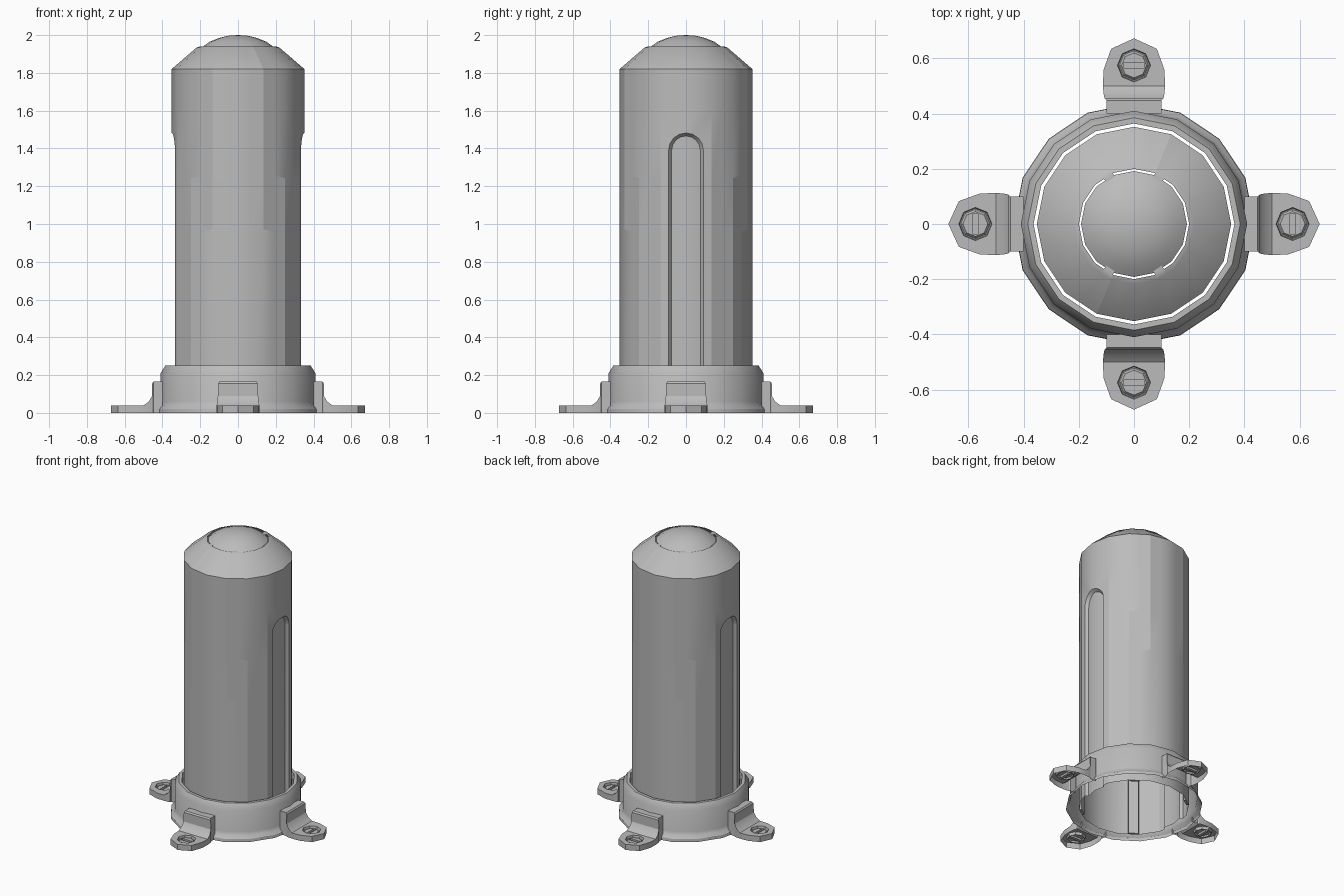
import bpy, bmesh
from math import cos, sin, pi, radians
from mathutils import Matrix

if "Cube" in bpy.data.objects:
    bpy.data.objects.remove(bpy.data.objects["Cube"])

grey = bpy.data.materials.new("plain_grey")
grey.use_nodes = True
GREY = (0.5, 0.5, 0.5, 1)
grey.diffuse_color = GREY
grey.node_tree.nodes["Principled BSDF"].inputs["Base Color"].default_value = GREY

COLS = 32          # two columns per side of a sixteen-sided tube
HALF = pi / 16


def polar(i, r, z):
    """Point on a sixteen-sided ring; odd columns sit mid-side."""
    a = i * 2 * pi / COLS
    r = r * cos(HALF) if i % 2 else r
    return (r * cos(a), r * sin(a), z)


def finish(bm, name, angle=32):
    bmesh.ops.remove_doubles(bm, verts=bm.verts, dist=0.0005)
    bmesh.ops.recalc_face_normals(bm, faces=bm.faces)
    mesh = bpy.data.meshes.new(name)
    bm.to_mesh(mesh)
    bm.free()
    mesh.materials.append(grey)
    ob = bpy.data.objects.new(name, mesh)
    bpy.context.collection.objects.link(ob)
    bpy.ops.object.select_all(action='DESELECT')
    ob.select_set(True)
    bpy.context.view_layer.objects.active = ob
    bpy.ops.object.shade_smooth_by_angle(angle=radians(angle))
    return ob


def loft(bm, loops, closed=False):
    """Join consecutive point rows with quads; return the vertex rows."""
    rows = [[bm.verts.new(p) for p in loop] for loop in loops]
    n = len(rows[0])
    for a, b in zip(rows, rows[1:]):
        for i in range(n if closed else n - 1):
            j = (i + 1) % n
            bm.faces.new((a[i], a[j], b[j], b[i]))
    return rows


def plate(bm, outer, hole):
    """Flat plate with a hole, from two point loops."""
    edges = []
    for loop in (outer, hole):
        vs = [bm.verts.new(p) for p in loop]
        edges += [bm.edges.new((v, vs[i - 1])) for i, v in enumerate(vs)]
    bmesh.ops.triangle_fill(bm, use_beauty=True, use_dissolve=False, edges=edges)


def ring_object(name, profile):
    bm = bmesh.new()
    loft(bm, [[polar(i, r, z) for i in range(0, COLS, 2)] for r, z in profile], True)
    return finish(bm, name)


# Tube body: grid with stepped panel grooves at the four diagonals
R, SLOT_TOP = 0.352, 1.6
bm = bmesh.new()


def off_front(i):
    return abs(i % 16 - 8)     # columns away from the front/back line


def body_row(z, r=R, slope=0.0, pivot=0):
    return [bm.verts.new(polar(i, r, z - slope * max(-1, min(1, off_front(i) - pivot))))
            for i in range(COLS)]


rows = [body_row(0), body_row(0.965, R, 0.015, 2.5), body_row(1.25, R, 0.015, 3.5),
        body_row(SLOT_TOP), body_row(1.82), body_row(1.935, 0.218), body_row(1.94, 0.2)]
groove = []
for k, (a, b) in enumerate(zip(rows, rows[1:])):
    for i in range(COLS):
        j = (i + 1) % COLS
        near, far = sorted((off_front(i), off_front(j)))
        if near >= 6 and k < 3:
            continue           # opening filled by the slotted side panel
        f = bm.faces.new((a[i], a[j], b[j], b[i]))
        if (near == 2 and 1 <= k <= 5) or (near == 3 and k <= 1):
            groove.append(f)
geo = bmesh.ops.extrude_face_region(bm, geom=groove)["geom"]
for v in geo:
    if isinstance(v, bmesh.types.BMVert):
        s = 1 - 0.016 / v.co.xy.length
        v.co.x *= s
        v.co.y *= s

# Arched slots on both sides of the body, set into the side panels
W, ARCH_Z, STEPS = R * sin(2 * HALF), 1.39, 4


def arch(w, depth):
    pts = [(w, 0)] + [(w * cos(t * pi / 8), ARCH_Z + w * sin(t * pi / 8))
                      for t in range(STEPS + 1)]
    return [(y, z, depth) for y, z in pts]


border = [(W, 0, 0), (W, ARCH_Z, 0), (W, 1.46, 0), (W, SLOT_TOP, 0),
          (W / 2, SLOT_TOP, 0), (0, SLOT_TOP, 0)]
spine = [(0, z, d) for _, z, d in arch(0.072, 0.022)]
for sx in (1, -1):
    for sy in (1, -1):
        loft(bm, [[(sx * (R - y * sin(HALF) / cos(HALF) - d), sy * y, z) for y, z, d in loop]
                  for loop in (border, arch(0.092, 0), arch(0.076, 0.022), spine)])
bmesh.ops.dissolve_degenerate(bm, dist=0.0003, edges=bm.edges)
finish(bm, "tube_body")

# Domed cap, separated from the body by a thin gap
ring_object("dome_cap", [(0.192, 1.935), (0.15, 1.965), (0.1, 1.985), (0.05, 1.997), (0, 2.0)])

# Flared collar around the bottom of the tube
ring_object("base_collar", [(0.437, 0), (0.435, 0.02), (0.418, 0.04), (0.41, 0.06),
                            (0.41, 0.21), (0.385, 0.25), (0.364, 0.25), (0.364, 0.2)])

# Mounting feet: bent bracket, rounded tab and recessed slotted screw
TAB, CX = 0.04, 0.575
bracket = [(0.4, 0.1, 0.165), (0.448, 0.1, 0.165), (0.455, 0.105, 0.155),
           (0.455, 0.107, 0.09), (0.472, 0.11, 0.06), (0.5, 0.113, TAB)]
side = [(0.5, 0.113), (0.56, 0.11), (0.635, 0.083)]
outline = side + [(0.673, 0)] + [(x, -y) for x, y in reversed(side)]


def octagon(r, z):
    return [(CX + r * cos(t * pi / 4), r * sin(t * pi / 4), z) for t in range(8)]


def slot(z):
    return [(CX + 0.01 * sx, 0.037 * sy, z) for sx, sy in ((1, 1), (-1, 1), (-1, -1), (1, -1))]


for n, name in enumerate(("left", "back", "right", "front")):
    bm = bmesh.new()
    loft(bm, [[(x, w, 0), (x, w, z), (x, -w, z), (x, -w, 0)] for x, w, z in bracket])
    loft(bm, [[(x, y, z) for x, y in outline] for z in (TAB, 0)])
    plate(bm, [(x, y, TAB) for x, y in outline], octagon(0.06, TAB))
    loft(bm, [octagon(0.06, TAB), octagon(0.057, 0.02), octagon(0.053, 0.02),
              octagon(0.045, 0.03)], True)
    plate(bm, octagon(0.045, 0.03), slot(0.03))
    walls = loft(bm, [slot(0.03), slot(0.016)], True)
    bm.faces.new(walls[-1])
    bmesh.ops.transform(bm, matrix=Matrix.Rotation(n * pi / 2, 4, 'Z'), verts=bm.verts)
    finish(bm, name + "_foot", 28)
